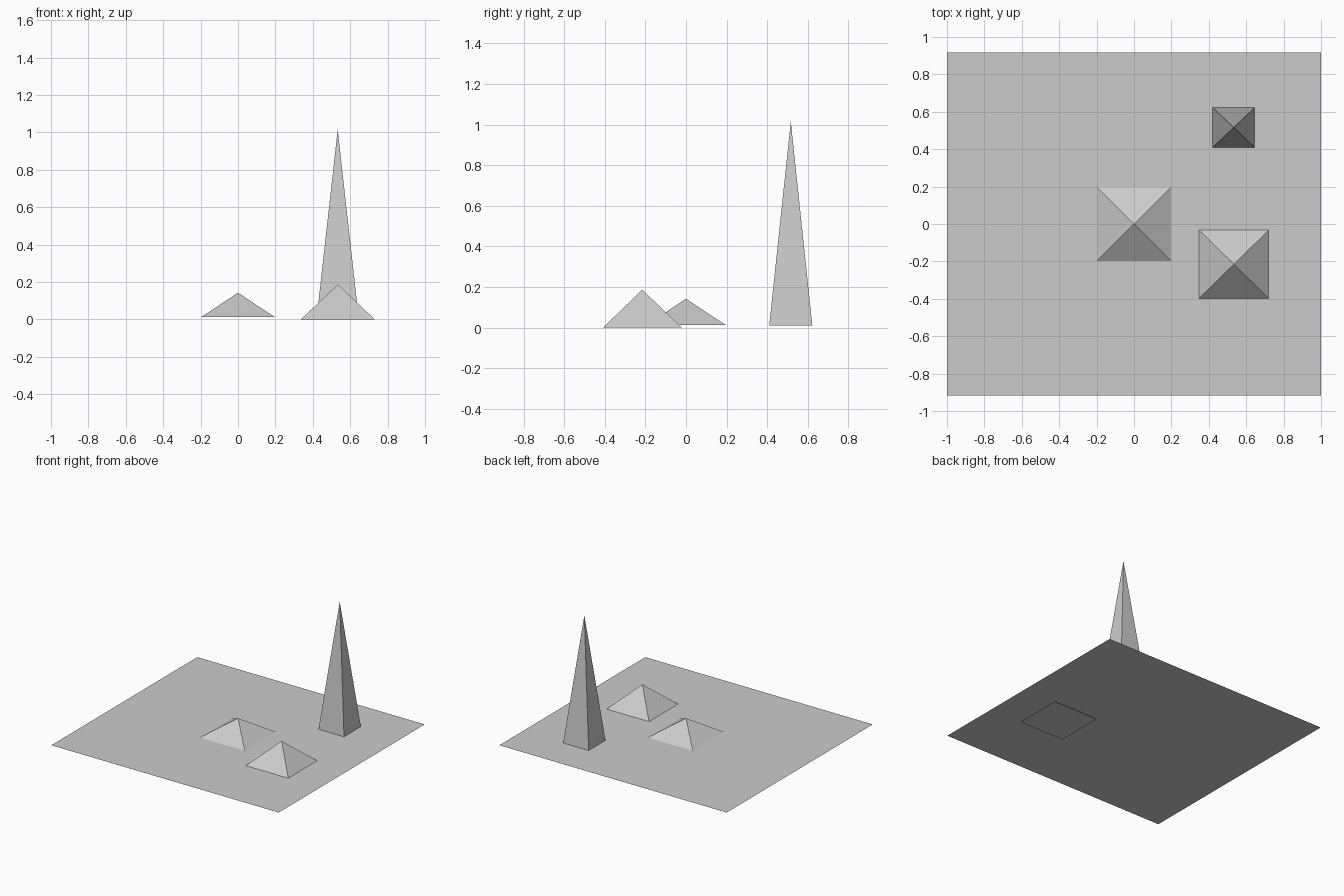
import bpy
import bmesh
from mathutils import Matrix

if "Cube" in bpy.data.objects:
    bpy.data.objects.remove(bpy.data.objects["Cube"])


def pyramid(name, x, y, half_x, half_y, base, top):
    """Four-sided closed pyramid with its sides along the axes."""
    bm = bmesh.new()
    corners = [bm.verts.new((x + sx * half_x, y + sy * half_y, base))
               for sx, sy in ((-1, -1), (1, -1), (1, 1), (-1, 1))]
    apex = bm.verts.new((x, y, top))
    bm.faces.new(corners[::-1])
    for i in range(4):
        bm.faces.new((corners[i], corners[(i + 1) % 4], apex))
    finish(bm, name)


def finish(bm, name):
    mesh = bpy.data.meshes.new(name)
    bm.to_mesh(mesh)
    bm.free()
    obj = bpy.data.objects.new(name, mesh)
    bpy.context.collection.objects.link(obj)


# Flat ground sheet, slightly above the lowest pyramid base
bm = bmesh.new()
bmesh.ops.create_grid(bm, x_segments=1, y_segments=1, size=1,
                      matrix=Matrix.Translation((0, 0, 0.011)) @ Matrix.Diagonal((1, 0.917, 1, 1)))
finish(bm, "ground_sheet")

# Pyramids standing on the sheet
pyramid("centre_pyramid", 0, 0, 0.198, 0.197, 0.012, 0.143)
pyramid("front_pyramid", 0.534, -0.215, 0.198, 0.194, 0.0, 0.187)
pyramid("tall_spire", 0.533, 0.516, 0.112, 0.106, 0.011, 1.015)
